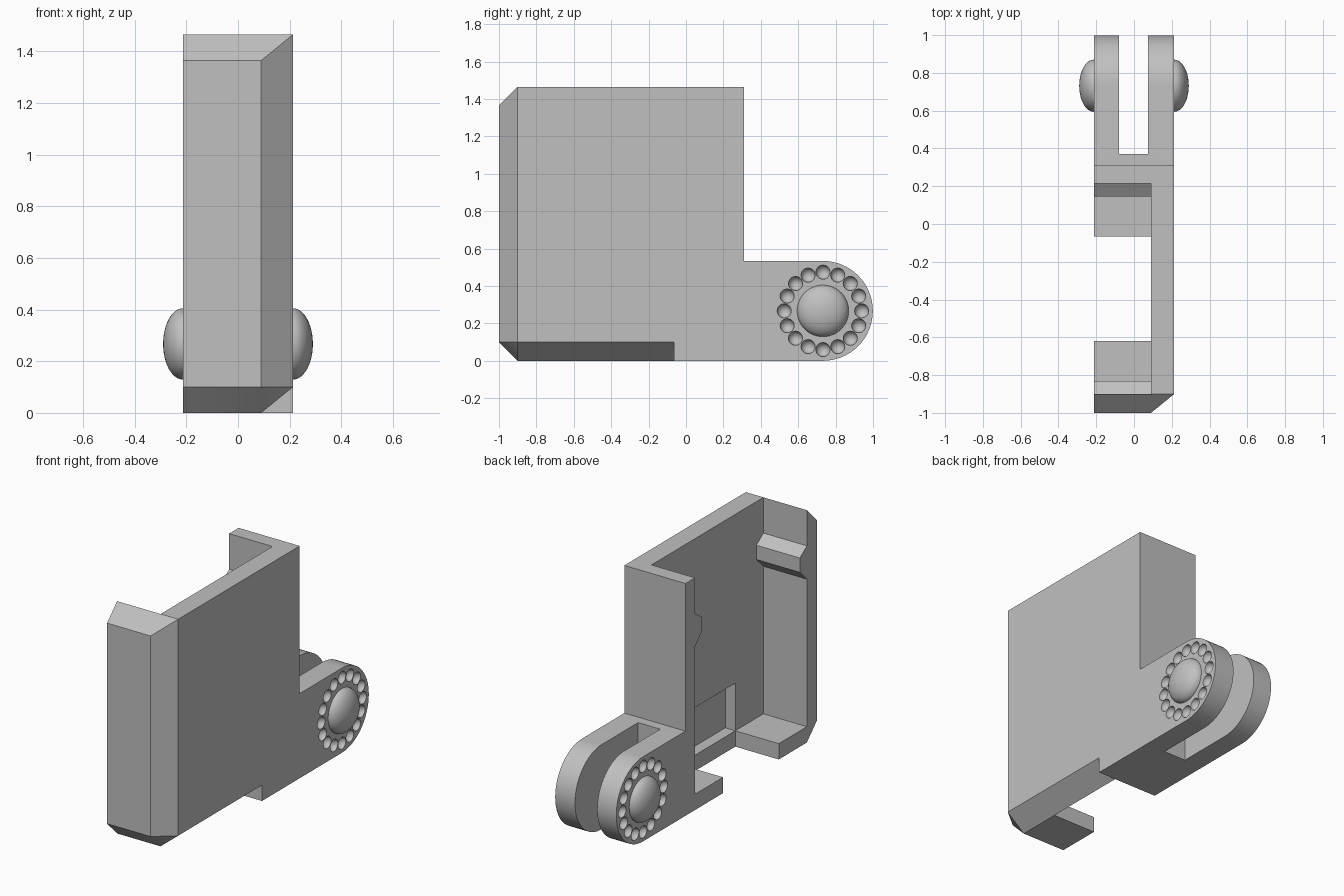
import bpy, bmesh, math
from mathutils import Matrix

cube = bpy.data.objects.get("Cube")
if cube:
    bpy.data.objects.remove(cube, do_unlink=True)

grey = bpy.data.materials.new("plain_grey")
grey.use_nodes = True
COLOUR = (0.53, 0.53, 0.53, 1)
grey.diffuse_color = COLOUR
grey.node_tree.nodes["Principled BSDF"].inputs["Base Color"].default_value = COLOUR

W = 0.213                      # half width
PLATE = 0.09                   # inner face of side plate
TOP = 1.465
FRONT, REAR = -0.9, 0.215      # inner faces of end walls
GAP = (-0.62, -0.065)          # opening in the floor
PIVOT_Y, PIVOT_Z, PIVOT_R = 0.732, 0.267, 0.267


def make(name, bm):
    bmesh.ops.recalc_face_normals(bm, faces=bm.faces[:])
    mesh = bpy.data.meshes.new(name)
    bm.to_mesh(mesh)
    bm.free()
    mesh.materials.append(grey)
    ob = bpy.data.objects.new(name, mesh)
    bpy.context.collection.objects.link(ob)
    return ob


def box(name, x, y, z):
    bm = bmesh.new()
    bmesh.ops.create_cube(bm, size=1)
    for v in bm.verts:
        v.co = [r[0] if c < 0 else r[1] for c, r in zip(v.co, (x, y, z))]
    return make(name, bm)


def prism(name, profile, x0, x1):
    """Extrude a (y, z) profile along x."""
    bm = bmesh.new()
    face = bm.faces.new([bm.verts.new((x0, y, z)) for y, z in profile])
    out = bmesh.ops.extrude_face_region(bm, geom=[face])["geom"]
    moved = [g for g in out if isinstance(g, bmesh.types.BMVert)]
    bmesh.ops.translate(bm, verts=moved, vec=(x1 - x0, 0, 0))
    return make(name, bm)


def combine(target, tool, operation):
    mod = target.modifiers.new("combine", "BOOLEAN")
    mod.operation, mod.solver, mod.object = operation, "EXACT", tool
    bpy.context.view_layer.objects.active = target
    bpy.ops.object.modifier_apply(modifier=mod.name)
    bpy.data.objects.remove(tool, do_unlink=True)


def smooth(ob):
    bpy.ops.object.select_all(action="DESELECT")
    ob.select_set(True)
    bpy.context.view_layer.objects.active = ob
    bpy.ops.object.shade_smooth_by_angle(angle=math.radians(30))


# Chamfered case
bm = bmesh.new()
section = [(-W, 0), (PLATE, 0), (W, 0.1), (W, TOP), (-W, TOP)]
nose = [(x, -1, z) for x in (-W, PLATE) for z in (0.1, TOP - 0.1)]
for co in [(x, y, z) for y in (FRONT, 0.31) for x, z in section] + nose:
    bm.verts.new(co)
bmesh.ops.convex_hull(bm, input=bm.verts[:])
bmesh.ops.dissolve_limit(bm, angle_limit=0.01, verts=bm.verts[:], edges=bm.edges[:])
case = make("case_with_hinge", bm)

# Hinge block with rounded end
arc = [math.radians(-90 + 180 * i / 32) for i in range(33)]
outline = [(GAP[1], PIVOT_Z * 2), (GAP[1], 0)]
outline += [(PIVOT_Y + PIVOT_R * math.cos(a), PIVOT_Z + PIVOT_R * math.sin(a)) for a in arc]
combine(case, prism("hinge", outline, -W, W), "UNION")

# Cavity, floor opening, plate recess and hinge slot
combine(case, box("cavity", (-1, PLATE), (FRONT, REAR), (0.1, 2)), "DIFFERENCE")
combine(case, box("floor_opening", (-1, PLATE), GAP, (-1, 0.5)), "DIFFERENCE")
combine(case, box("recess", (0, 0.16), GAP, (0.1, 0.4)), "DIFFERENCE")
combine(case, box("slot", (-0.08, 0.075), (0.37, 2), (-1, 1)), "DIFFERENCE")

# Ring of round dimples on both hinge faces
bm = bmesh.new()
for side in (-W, W):
    for i in range(16):
        a = math.tau * i / 16
        spot = (side, PIVOT_Y + 0.207 * math.cos(a), PIVOT_Z + 0.207 * math.sin(a))
        bmesh.ops.create_uvsphere(bm, u_segments=20, v_segments=10, radius=0.038,
                                  matrix=Matrix.Translation(spot))
combine(case, make("dimples", bm), "DIFFERENCE")
smooth(case)

# Catch ridges on the end walls
for name, wall, tip in (("front_catch", FRONT, -0.83), ("rear_catch", REAR, 0.145)):
    prism(name, [(wall, 1.03), (tip, 1.1), (tip, 1.19), (wall, 1.24)], -W, PLATE)

# Domed pivot caps
for name, side in (("left_pivot_cap", 1), ("right_pivot_cap", -1)):
    bm = bmesh.new()
    bmesh.ops.create_uvsphere(bm, u_segments=40, v_segments=24, radius=1)
    bmesh.ops.bisect_plane(bm, geom=bm.verts[:] + bm.edges[:] + bm.faces[:],
                           plane_co=(0, 0, 0), plane_no=(side, 0, 0), clear_inner=True)
    for v in bm.verts:
        v.co = (side * W + v.co.x * 0.077, PIVOT_Y + v.co.y * 0.138, PIVOT_Z + v.co.z * 0.138)
    smooth(make(name, bm))
